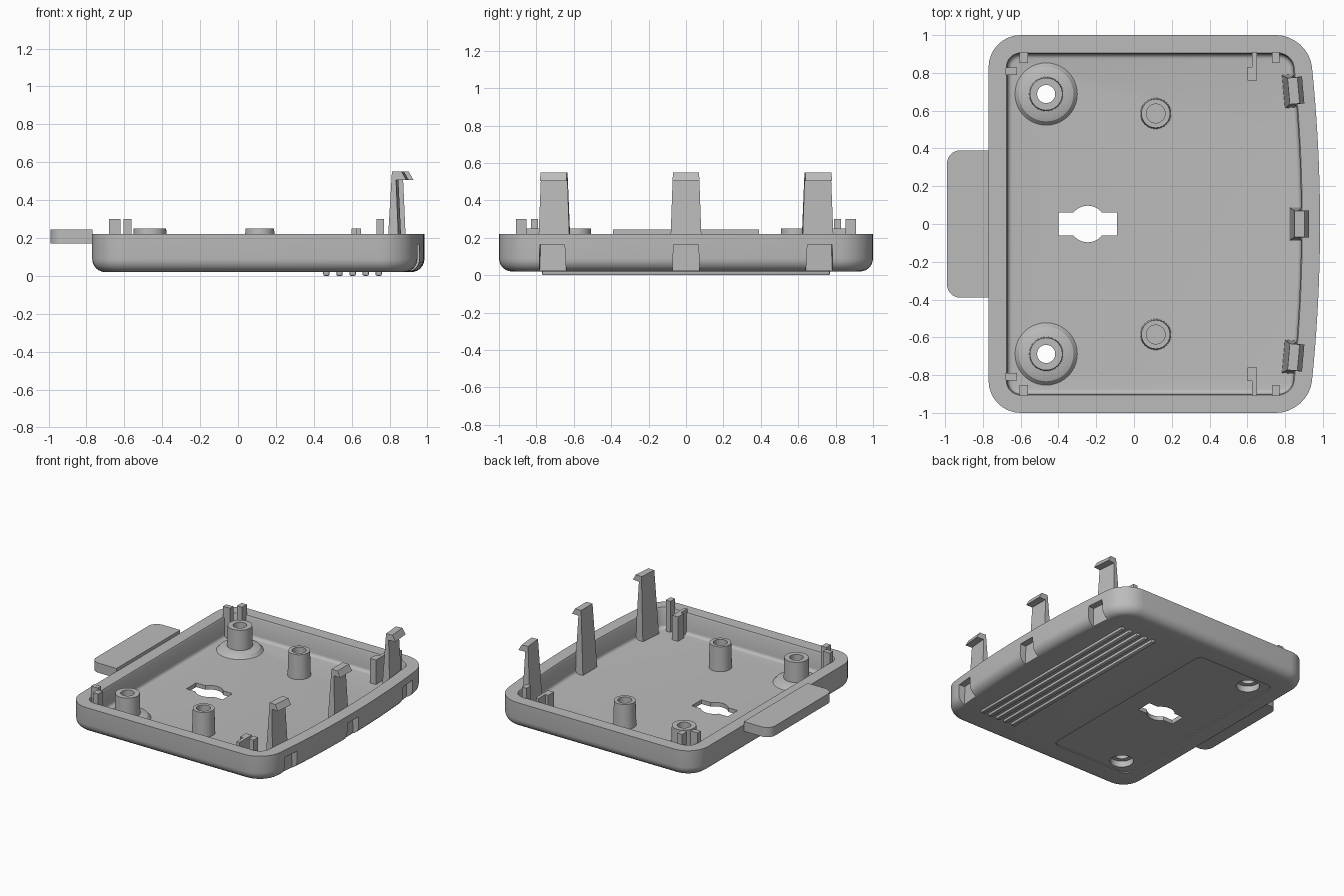
import bpy, bmesh, math
from mathutils import Matrix, Vector

cube = bpy.data.objects.get("Cube")
if cube:
    bpy.data.objects.remove(cube, do_unlink=True)

grey = bpy.data.materials.new("plain_grey")
grey.use_nodes = True
grey.diffuse_color = (0.5, 0.5, 0.5, 1)
grey.node_tree.nodes["Principled BSDF"].inputs["Base Color"].default_value = (0.5, 0.5, 0.5, 1)

BOTTOM, RIM, FLOOR = 0.02, 0.22, 0.06


def finish(name, bm, smooth=True):
    bmesh.ops.recalc_face_normals(bm, faces=bm.faces)
    mesh = bpy.data.meshes.new(name)
    bm.to_mesh(mesh)
    bm.free()
    mesh.materials.append(grey)
    ob = bpy.data.objects.new(name, mesh)
    bpy.context.collection.objects.link(ob)
    if smooth:
        shade(ob)
    return ob


def activate(ob):
    bpy.ops.object.select_all(action='DESELECT')
    ob.select_set(True)
    bpy.context.view_layer.objects.active = ob


def shade(ob):
    activate(ob)
    bpy.ops.object.shade_smooth_by_angle(angle=math.radians(32))


def rounded(x0, x1, y0, y1, r, z, bow=0.0, seg=8):
    """Rounded rectangle ring; bow curves its +x side."""
    pts = []
    for cx, cy, a in ((x1 - r, y1 - r, 0), (x0 + r, y1 - r, 90),
                      (x0 + r, y0 + r, 180), (x1 - r, y0 + r, 270)):
        for i in range(seg + 1):
            t = math.radians(a + 90 * i / seg)
            pts.append((cx + r * math.cos(t), cy + r * math.sin(t)))
    if bow:
        lo, hi = y0 + r, y1 - r
        pts += [(x1, lo + (hi - lo) * i / 20) for i in range(1, 20)]
    return [(x - bow * y * y if x > 0 else x, y, z) for x, y in pts]


def loft(name, rings, smooth=True):
    bm = bmesh.new()
    loops = [[bm.verts.new(p) for p in ring] for ring in rings]
    n = len(loops[0])
    for a, b in zip(loops, loops[1:]):
        for i in range(n):
            j = (i + 1) % n
            bm.faces.new((a[i], a[j], b[j], b[i]))
    bm.faces.new(loops[0])
    bm.faces.new(loops[-1])
    return finish(name, bm, smooth)


def lathe(name, profile, x, y, seg=40):
    """Revolve a closed (radius, z) profile about a vertical axis."""
    bm = bmesh.new()
    cols = [[bm.verts.new((x + r * math.cos(t), y + r * math.sin(t), z)) for r, z in profile]
            for t in (2 * math.pi * k / seg for k in range(seg))]
    m = len(profile)
    for k in range(seg):
        a, b = cols[k], cols[(k + 1) % seg]
        for i in range(m):
            j = (i + 1) % m
            bm.faces.new((a[i], b[i], b[j], a[j]))
    return finish(name, bm)


def box(name, x0, x1, y0, y1, z0, z1, bevel=0.0):
    bm = bmesh.new()
    bmesh.ops.create_cube(bm, size=1)
    for v in bm.verts:
        v.co = Vector(((x0 + x1) / 2 + v.co.x * (x1 - x0),
                       (y0 + y1) / 2 + v.co.y * (y1 - y0),
                       (z0 + z1) / 2 + v.co.z * (z1 - z0)))
    if bevel:
        bmesh.ops.bevel(bm, geom=bm.edges[:], offset=bevel, segments=2, affect='EDGES', profile=0.5)
    return finish(name, bm, bevel > 0)


def prism(name, profile, half_width, y):
    """Extrude an (x, z) profile across y, then turn it to face the bowed side."""
    bm = bmesh.new()
    sides = [[bm.verts.new((x, s * half_width(z), z)) for x, z in profile] for s in (-1, 1)]
    n = len(profile)
    for i in range(n):
        j = (i + 1) % n
        bm.faces.new((sides[0][i], sides[0][j], sides[1][j], sides[1][i]))
    for s in sides:
        bm.faces.new(s)
    pivot = Vector((0.985, 0, 0))
    move = (Matrix.Translation(pivot + Vector((-BOW * y * y, y, 0)))
            @ Matrix.Rotation(2 * BOW * y, 4, 'Z') @ Matrix.Translation(-pivot))
    bm.transform(move)
    return finish(name, bm, False)


def cylinder(name, x, y, r, z0, z1, seg=40):
    ring = [(x + r * math.cos(2 * math.pi * k / seg), y + r * math.sin(2 * math.pi * k / seg))
            for k in range(seg)]
    return loft(name, [[(a, b, z) for a, b in ring] for z in (z0, z1)], False)


def cut(target, cutter):
    mod = target.modifiers.new("cut", 'BOOLEAN')
    mod.operation, mod.solver, mod.object = 'DIFFERENCE', 'EXACT', cutter
    activate(target)
    bpy.ops.object.modifier_apply(modifier=mod.name)
    bpy.data.objects.remove(cutter, do_unlink=True)


# Tray: rounded underside, wall, rim, inner wall and filleted floor
BOW = 0.062


def tray_ring(inset, z):
    return rounded(-0.77 + inset, 0.985 - inset, -1 + inset, 1 - inset,
                   max(0.17 - inset, 0.05), z, BOW)


EDGE, FILLET = 0.07, 0.025
rings = []
for i in range(7):
    t = math.radians(15 * i)
    rings.append(tray_ring(EDGE * (1 - math.sin(t)), BOTTOM + EDGE * (1 - math.cos(t))))
rings += [tray_ring(0, RIM), tray_ring(0.094, RIM), tray_ring(0.1, RIM - 0.012)]
for i in range(5):
    t = math.radians(22.5 * i)
    rings.append(tray_ring(0.1 + FILLET * (1 - math.cos(t)), FLOOR + FILLET * (1 - math.sin(t))))
tray = loft("tray", rings, False)

# Shallow panel under the tray
cut(tray, loft("panel_cutter", [rounded(-0.6, 0.07, -0.8, 0.8, 0.05, z) for z in (0, 0.028)], False))

# Keyhole opening
cut(tray, cylinder("key_round", -0.245, 0, 0.097, -0.1, 0.15))
cut(tray, box("key_slot", -0.4, -0.09, -0.06, 0.06, -0.1, 0.15))

SCREW_X, SCREW_Y = -0.465, 0.688
HOOK_Y = (-0.715, 0, 0.715)
for y in (-SCREW_Y, SCREW_Y):
    cut(tray, cylinder("screw_cutter", SCREW_X, y, 0.082, -0.1, 0.15))

# Notches in the bowed side, one below each hook
for y in HOOK_Y:
    cut(tray, prism("notch_cutter", [(0.935, -0.05), (1.1, -0.05), (1.1, 0.165), (0.935, 0.165)],
                    lambda z: 0.075 - 0.06 * max(z - BOTTOM, 0), y))
shade(tray)

# Snap hooks
for y, side in zip(HOOK_Y, ("front", "middle", "back")):
    prism(side + "_hook",
          [(0.822, 0.05), (0.892, 0.05), (0.872, 0.505), (0.927, 0.505), (0.902, 0.55), (0.85, 0.55)],
          lambda z: 0.088 - 0.036 * (z - 0.05), y)

# Side tab
loft("side_tab", [[(min(x, -0.768), y, z) for x, y, z in rounded(-0.99, -0.6, -0.39, 0.39, 0.07, h)]
                  for h in (0.17, 0.245)])

for s, side in ((-1, "front"), (1, "back")):
    # Screw bosses with a stepped collar, open from below
    lathe(side + "_screw_boss",
          [(0.048, 0.25), (0.086, 0.25), (0.09, 0.095), (0.125, 0.09), (0.145, 0.083),
           (0.155, 0.07), (0.165, 0.06), (0.165, 0.04), (0.082, 0.04), (0.082, 0.075), (0.048, 0.075)],
          SCREW_X, s * SCREW_Y)
    # Blind posts
    lathe(side + "_post",
          [(0.05, 0.25), (0.076, 0.25), (0.082, 0.05), (0.001, 0.05), (0.001, 0.1), (0.05, 0.1)],
          0.115, s * 0.585)
    # Locating ribs in the corners
    for name, x0, x1, ya, yb, top in (("corner_rib", -0.605, -0.562, 0.852, 0.91, 0.3),
                                      ("end_rib", -0.68, -0.62, 0.79, 0.828, 0.3),
                                      ("small_rib", 0.73, 0.77, 0.852, 0.91, 0.3),
                                      ("wide_rib", 0.6, 0.65, 0.76, 0.83, 0.25),
                                      ("rib_web", 0.625, 0.65, 0.82, 0.91, 0.25)):
        box(side + "_" + name, x0, x1, min(s * ya, s * yb), max(s * ya, s * yb), 0.05, top)

# Grip ridges underneath
for i in range(5):
    x = 0.467 + 0.069 * i
    box("grip_ridge_%d" % (i + 1), x - 0.017, x + 0.017, -0.77, 0.77, 0, 0.035, 0.009)
